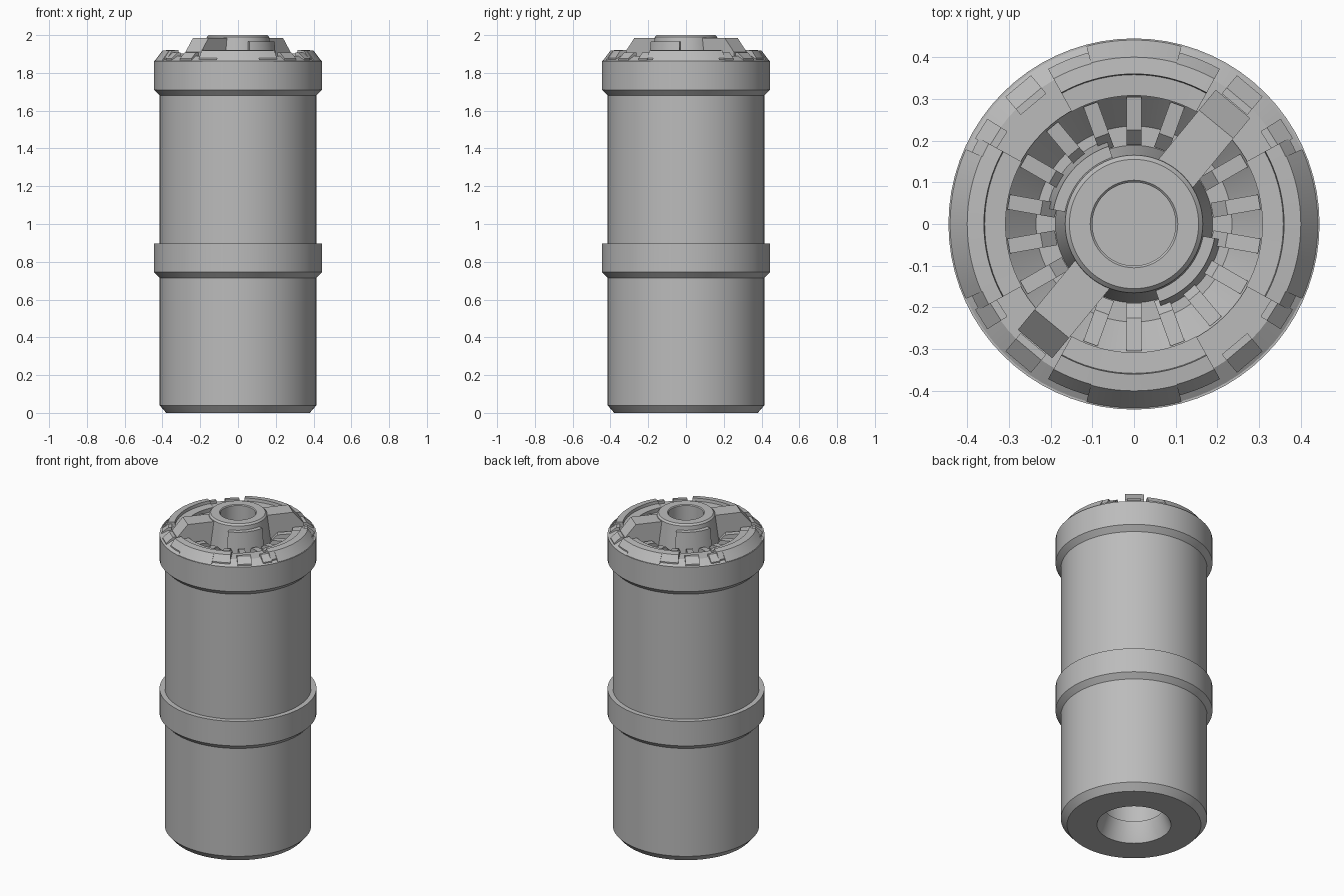
import bpy, bmesh
from math import radians, cos, sin, pi
from mathutils import Matrix

cube = bpy.data.objects.get("Cube")
if cube:
    bpy.data.objects.remove(cube, do_unlink=True)

grey = bpy.data.materials.new("plain grey")
grey.use_nodes = True
tone = (0.5, 0.5, 0.5, 1)
grey.diffuse_color = tone
grey.node_tree.nodes["Principled BSDF"].inputs["Base Color"].default_value = tone


def finish(name, bm):
    """Turn a bmesh into a shaded, coloured object."""
    bmesh.ops.recalc_face_normals(bm, faces=bm.faces)
    mesh = bpy.data.meshes.new(name)
    bm.to_mesh(mesh)
    bm.free()
    mesh.materials.append(grey)
    obj = bpy.data.objects.new(name, mesh)
    bpy.context.collection.objects.link(obj)
    bpy.ops.object.select_all(action='DESELECT')
    obj.select_set(True)
    bpy.context.view_layer.objects.active = obj
    bpy.ops.object.shade_smooth_by_angle(angle=radians(25))
    return obj


def lathe(name, profile, start=0, end=360, steps=72):
    """Sweep a closed (radius, z) outline around z; part sweeps get end caps."""
    bm = bmesh.new()
    full = end - start >= 360
    rings = []
    for i in range(steps if full else steps + 1):
        a = radians(start + (end - start) * i / steps)
        rings.append([bm.verts.new((r * cos(a), r * sin(a), z)) for r, z in profile])
    n = len(profile)
    for i in range(steps):
        a, b = rings[i], rings[(i + 1) % len(rings)]
        for j in range(n):
            k = (j + 1) % n
            bm.faces.new((a[j], a[k], b[k], b[j]))
    if not full:
        bm.faces.new(rings[0])
        bm.faces.new(rings[-1])
    bmesh.ops.remove_doubles(bm, verts=bm.verts, dist=0.0001)
    return finish(name, bm)


def radial_bar(name, outline, width, angle):
    """Extrude a (radius, z) side outline sideways, then turn it to an angle."""
    bm = bmesh.new()
    face = bm.faces.new([bm.verts.new((r, -width / 2, z)) for r, z in outline])
    new = bmesh.ops.extrude_face_region(bm, geom=[face])["geom"]
    bmesh.ops.translate(bm, vec=(0, width, 0),
                        verts=[g for g in new if isinstance(g, bmesh.types.BMVert)])
    bmesh.ops.rotate(bm, verts=bm.verts, matrix=Matrix.Rotation(radians(angle), 3, 'Z'))
    return finish(name, bm)


# Main canister with bottom socket and open top bowl
lathe("body", [(0, 0.30), (0.18, 0.30), (0.18, 0.12), (0.17, 0.12), (0.17, 0.10),
               (0.21, 0), (0.38, 0), (0.415, 0.04), (0.415, 1.80), (0.31, 1.88),
               (0.235, 1.80), (0, 1.80)])

# Two raised bands with a chamfer underneath
for name, z in (("middle_band", 0.715), ("top_band", 1.68)):
    lathe(name, [(0.40, z), (0.415, z), (0.445, z + 0.03),
                 (0.445, z + 0.183), (0.40, z + 0.183)])

# Sloped collar around the bowl
lathe("collar", [(0.31, 1.83), (0.44, 1.83), (0.44, 1.863), (0.395, 1.89),
                 (0.31, 1.89)])

# Four raised rim plates with a stepped inner edge and a wider lower skirt
for i in range(4):
    mid = i * 90
    lathe("rim_plate", [(0.308, 1.85), (0.308, 1.902), (0.358, 1.904), (0.36, 1.922),
                        (0.398, 1.918), (0.425, 1.88), (0.425, 1.85)],
          mid - 29, mid + 29, 18)
    skirt = 15 if i % 2 else 24
    lathe("rim_skirt", [(0.39, 1.85), (0.39, 1.918), (0.40, 1.918), (0.441, 1.864),
                        (0.441, 1.85)], mid - skirt, mid + skirt, 14)

# Small locking tabs in the gaps between the plates
for side in (0, 180):
    for sign in (1, -1):
        for a in (50, 32):
            radial_bar("locking_tab", [(0.375, 1.85), (0.375, 1.908), (0.393, 1.908),
                                       (0.432, 1.875), (0.432, 1.85)],
                       0.08 if a == 50 else 0.055, side + sign * a)

# Ribs around the bowl
for i in range(18):
    a = 10 + 20 * i
    if a not in (50, 230):
        radial_bar("bowl_rib", [(0.19, 1.78), (0.19, 1.84), (0.225, 1.875),
                                (0.305, 1.885), (0.305, 1.78)], 0.036, a)

# Central hub with a shallow round recess
lathe("hub", [(0, 1.90), (0.10, 1.90), (0.10, 1.995), (0.105, 2.0), (0.155, 2.0),
              (0.165, 1.99), (0.19, 1.79), (0, 1.79)])

# Two arms and two curved guards on the hub
for turn in (0, 180):
    radial_bar("hub_arm", [(0.13, 1.79), (0.13, 1.985), (0.31, 1.985), (0.373, 1.91),
                           (0.373, 1.87), (0.31, 1.79)], 0.107, 50.5 + turn)
    lathe("hub_guard", [(0.15, 1.79), (0.15, 1.965), (0.196, 1.965), (0.212, 1.79)],
          108 + turn, 170 + turn, 18)
